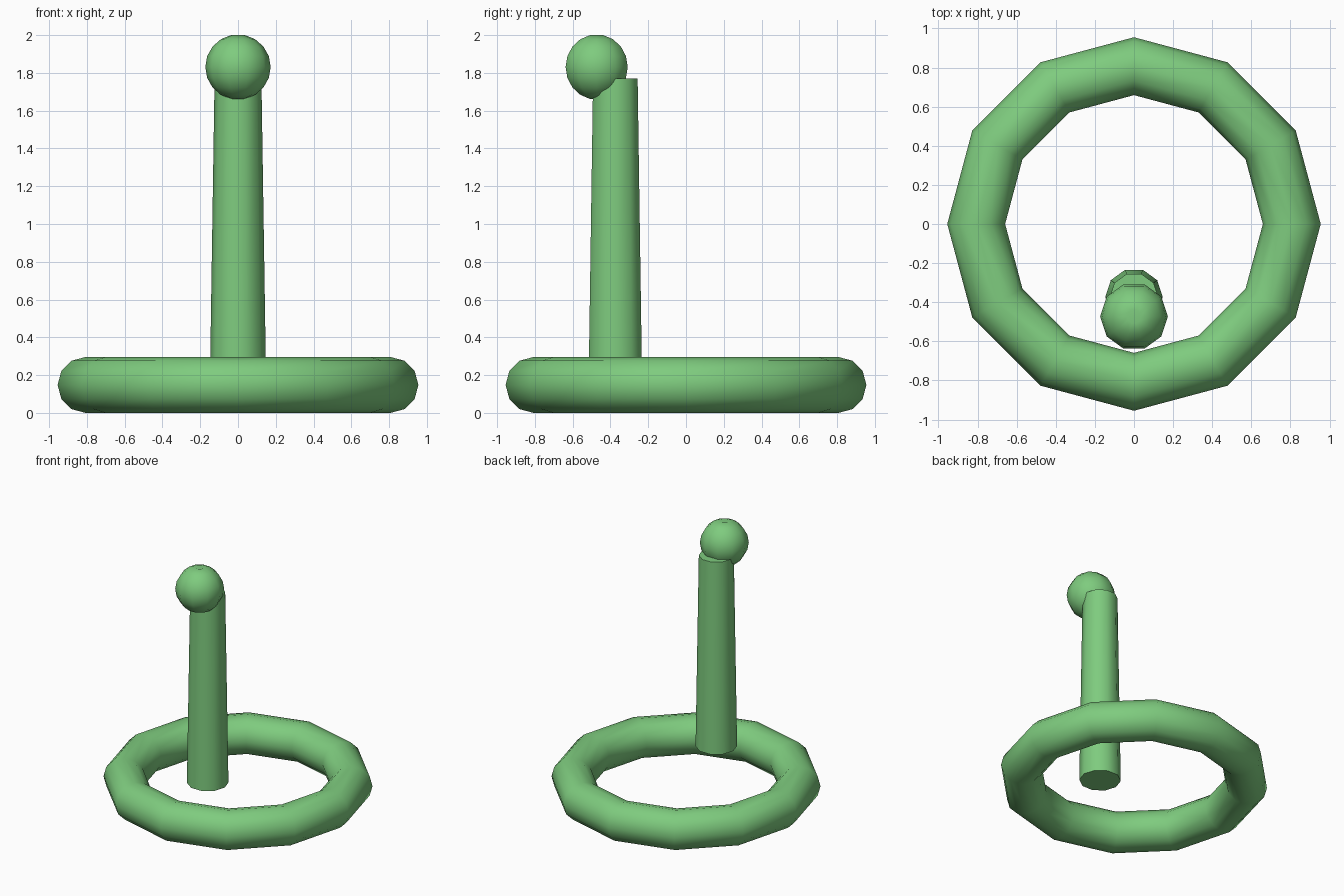
import bpy, bmesh, math

if "Cube" in bpy.data.objects:
    bpy.data.objects.remove(bpy.data.objects["Cube"])

green = bpy.data.materials.new("green")
green.diffuse_color = (0.21, 0.60, 0.21, 1)
green.use_nodes = True
green.node_tree.nodes["Principled BSDF"].inputs["Base Color"].default_value = green.diffuse_color


def lathe(name, profile, sides, location, closed=False):
    """Turn a (radius, z) profile about z; radius 0 makes a pole."""
    bm = bmesh.new()
    rings = []
    for r, z in profile:
        if r == 0:
            rings.append([bm.verts.new((0, 0, z))] * sides)
        else:
            rings.append([bm.verts.new((r * math.cos(math.tau * i / sides),
                                        r * math.sin(math.tau * i / sides), z))
                          for i in range(sides)])
    pairs = list(zip(rings, rings[1:]))
    if closed:
        pairs.append((rings[-1], rings[0]))
    for a, b in pairs:
        for i in range(sides):
            j = (i + 1) % sides
            bm.faces.new(dict.fromkeys((a[i], a[j], b[j], b[i])))
    bmesh.ops.recalc_face_normals(bm, faces=bm.faces)
    mesh = bpy.data.meshes.new(name)
    bm.to_mesh(mesh)
    bm.free()
    mesh.materials.append(green)
    obj = bpy.data.objects.new(name, mesh)
    obj.location = location
    bpy.context.collection.objects.link(obj)
    bpy.context.view_layer.objects.active = obj
    obj.select_set(True)
    bpy.ops.object.shade_smooth_by_angle(angle=math.radians(50))
    obj.select_set(False)
    return obj


# Base ring: 12 x 12 torus resting on the ground
tube, major = 0.148, 0.807
section = [(major + tube * math.cos(math.tau * i / 12),
            tube * math.sin(math.tau * i / 12)) for i in range(12)]
lathe("base_ring", section, 12, (0, 0, tube), closed=True)

# Tapered post, standing inside the ring near the front
lathe("post", [(0, 0.28), (0.147, 0.28), (0.124, 1.77), (0, 1.77)],
      10, (0, -0.374, 0))

# Ball on top of the post, with a small dimple at each pole
R = 0.173
arc = [math.radians(12 + 19.5 * i) for i in range(9)]
ball = [(R * math.sin(t), R * math.cos(t)) for t in arc]
lathe("ball", [(0, 0.155)] + ball + [(0, -0.155)], 10, (0, -0.473, 1.831))
